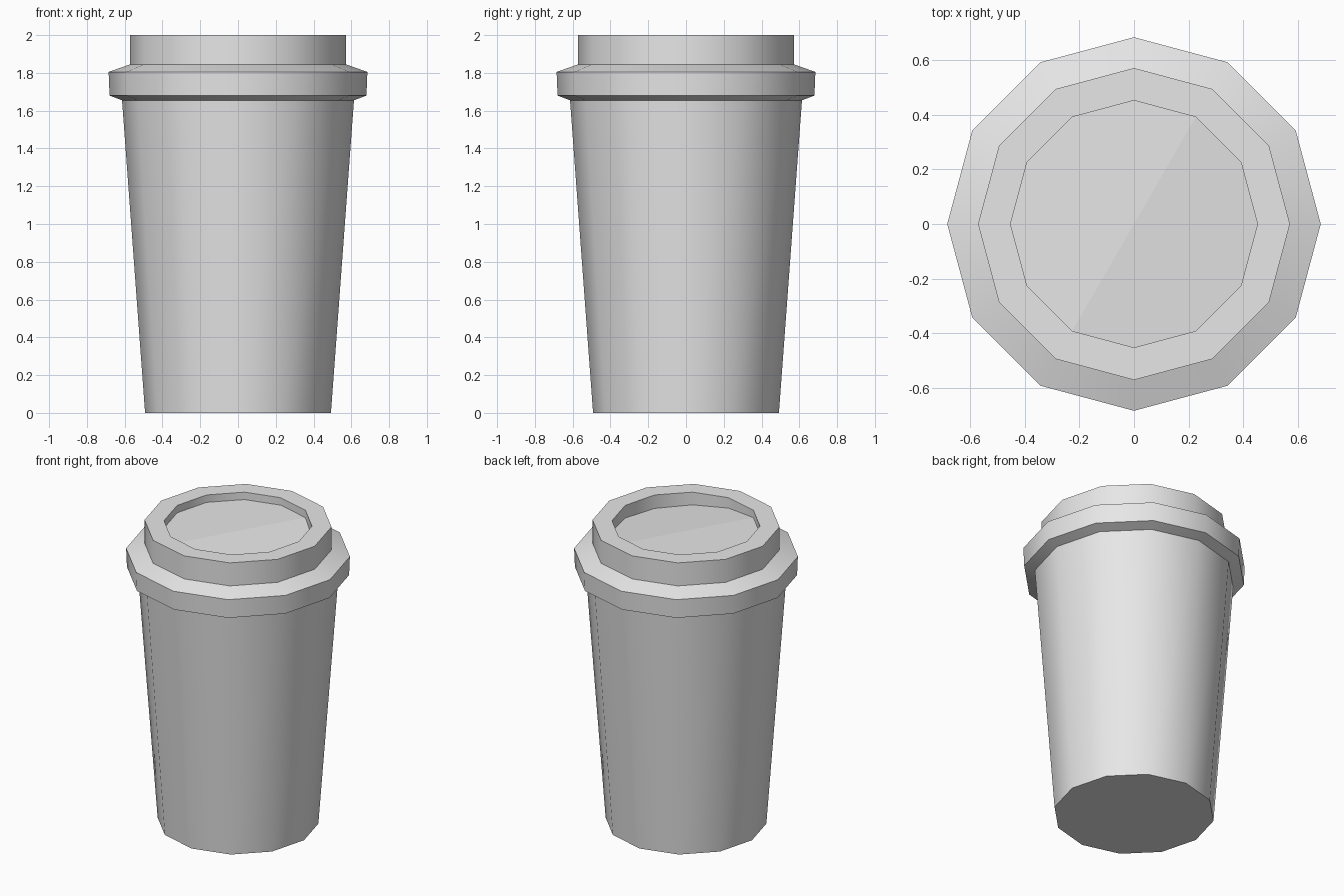
import bpy, bmesh, math

SIDES = 12

default = bpy.data.objects.get("Cube")
if default:
    bpy.data.objects.remove(default, do_unlink=True)

# Plain grey used by the whole cup
grey = bpy.data.materials.new("plain_grey")
grey.use_nodes = True
grey.diffuse_color = (0.8, 0.8, 0.8, 1)
grey.node_tree.nodes["Principled BSDF"].inputs["Base Color"].default_value = (0.8, 0.8, 0.8, 1)


def ring(bm, radius, height):
    """Twelve-sided ring; height may be a number or a function of x and y."""
    verts = []
    for i in range(SIDES):
        a = math.tau * i / SIDES
        x, y = radius * math.cos(a), radius * math.sin(a)
        verts.append(bm.verts.new((x, y, height(x, y) if callable(height) else height)))
    return verts


def loft(bm, profile):
    """Join the rings of a profile from bottom to top with quads."""
    rings = [ring(bm, r, z) for r, z in profile]
    for low, high in zip(rings, rings[1:]):
        for i in range(SIDES):
            j = (i + 1) % SIDES
            bm.faces.new((low[i], low[j], high[j], high[i]))
    return rings


def finish(bm, name):
    mesh = bpy.data.meshes.new(name)
    bm.to_mesh(mesh)
    bm.free()
    mesh.materials.append(grey)
    obj = bpy.data.objects.new(name, mesh)
    bpy.context.collection.objects.link(obj)
    return obj


def smooth(obj):
    bpy.ops.object.select_all(action="DESELECT")
    obj.select_set(True)
    bpy.context.view_layer.objects.active = obj
    bpy.ops.object.shade_smooth_by_angle(angle=math.radians(35))


# Tapered cup with a flat base
bm = bmesh.new()
rings = loft(bm, [(0.492, 0), (0.614, 1.655)])
bm.faces.new(reversed(rings[0]))
smooth(finish(bm, "cup_body"))


# Lid floor: half level, half dipping away from a crease across the middle
def floor_height(x, y):
    distance = x * math.sin(math.pi / 3) - y * math.cos(math.pi / 3)
    return 1.95 - 0.09 * max(0, distance)


# Lid: flared collar, raised neck, flat rim and recess wall
bm = bmesh.new()
loft(bm, [(0.614, 1.655), (0.68, 1.68), (0.685, 1.805), (0.572, 1.845),
          (0.572, 2), (0.453, 2), (0.453, floor_height)])
smooth(finish(bm, "lid"))

bm = bmesh.new()
edge = ring(bm, 0.453, floor_height)
bm.faces.new(edge[2:9])
bm.faces.new(edge[8:] + edge[:3])
finish(bm, "lid_floor")
